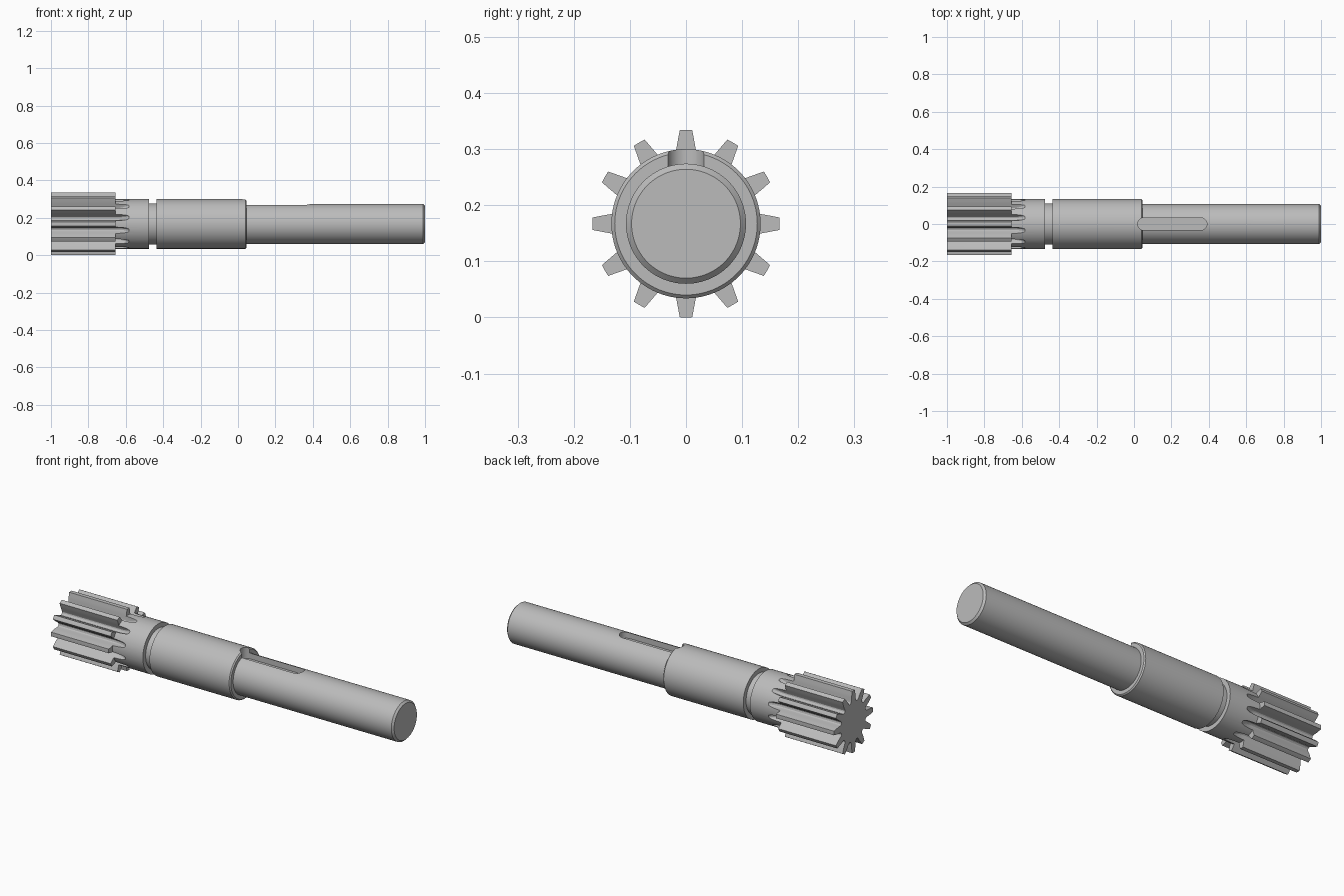
import bpy, bmesh, math
from mathutils import Matrix, Vector

AXIS_Z = 0.167
TEETH = 12

cube = bpy.data.objects.get("Cube")
if cube:
    bpy.data.objects.remove(cube)

steel = bpy.data.materials.new("steel grey")
steel.use_nodes = True
colour = (0.5, 0.5, 0.5, 1)
steel.diffuse_color = colour
steel.node_tree.nodes["Principled BSDF"].inputs["Base Color"].default_value = colour


def loft(bm, rings):
    """Skin a list of closed rings of points and cap both ends."""
    loops = [[bm.verts.new(p) for p in ring] for ring in rings]
    for a, b in zip(loops, loops[1:]):
        for i in range(len(a)):
            j = (i + 1) % len(a)
            bm.faces.new((a[i], a[j], b[j], b[i]))
    bm.faces.new(loops[0])
    bm.faces.new(loops[-1])


def finish(name, bm):
    bmesh.ops.recalc_face_normals(bm, faces=bm.faces)
    mesh = bpy.data.meshes.new(name)
    bm.to_mesh(mesh)
    bm.free()
    mesh.materials.append(steel)
    obj = bpy.data.objects.new(name, mesh)
    bpy.context.collection.objects.link(obj)
    obj.location.z = AXIS_Z
    return obj


def circle(x, r, n=96):
    return [(x, r * math.sin(2 * math.pi * i / n), r * math.cos(2 * math.pi * i / n))
            for i in range(n)]


# Turned blank: pinion head, shoulder, ring groove, journal, output shaft
profile = [(-1, 0.167), (-0.655, 0.167), (-0.655, 0.133), (-0.475, 0.133),
           (-0.475, 0.109), (-0.435, 0.109), (-0.435, 0.133), (0.04, 0.133),
           (0.046, 0.127), (0.046, 0.107), (0.99, 0.107), (1, 0.097)]
bm = bmesh.new()
loft(bm, [circle(x, r) for x, r in profile])
shaft = finish("pinion_shaft", bm)

# Tooth gaps, each running out upwards into the shoulder along an arc
gap = [(0.004, 0.107), (0.009, 0.110), (0.0125, 0.117), (0.0172, 0.132),
       (0.0248, 0.148), (0.0325, 0.164), (0.038, 0.176)]
section = gap + [(-y, r) for y, r in reversed(gap)]
ARC = 0.12
stations = [(-1.02, 0)]
for i in range(11):
    dx = 0.1 * i / 10
    stations.append((-0.656 + dx, ARC - math.sqrt(ARC ** 2 - dx ** 2)))
bm = bmesh.new()
for k in range(TEETH):
    turn = Matrix.Rotation(2 * math.pi * (k + 0.5) / TEETH, 3, 'X')
    loft(bm, [[turn @ Vector((x, y, r + lift)) for y, r in section]
              for x, lift in stations])
gap_cutter = finish("tooth_gap_cutter", bm)

# Round-ended keyway across the journal end and the shaft
HALF = 0.033
outline = []
for cx, start in ((0.357, -90), (0.053, 90)):
    for i in range(17):
        a = math.radians(start + 180 * i / 16)
        outline.append((cx + HALF * math.cos(a), HALF * math.sin(a)))
bm = bmesh.new()
loft(bm, [[(x, y, z) for x, y in outline] for z in (0.071, 0.16)])
key_cutter = finish("keyway_cutter", bm)

# Cut, then drop the cutters
bpy.ops.object.select_all(action='DESELECT')
bpy.context.view_layer.objects.active = shaft
shaft.select_set(True)
for cutter in (gap_cutter, key_cutter):
    cutter.hide_render = True
    mod = shaft.modifiers.new(cutter.name, 'BOOLEAN')
    mod.operation = 'DIFFERENCE'
    mod.solver = 'EXACT'
    mod.object = cutter
    bpy.ops.object.modifier_apply(modifier=mod.name)
    bpy.data.objects.remove(cutter)
bpy.ops.object.shade_smooth_by_angle(angle=math.radians(25))
